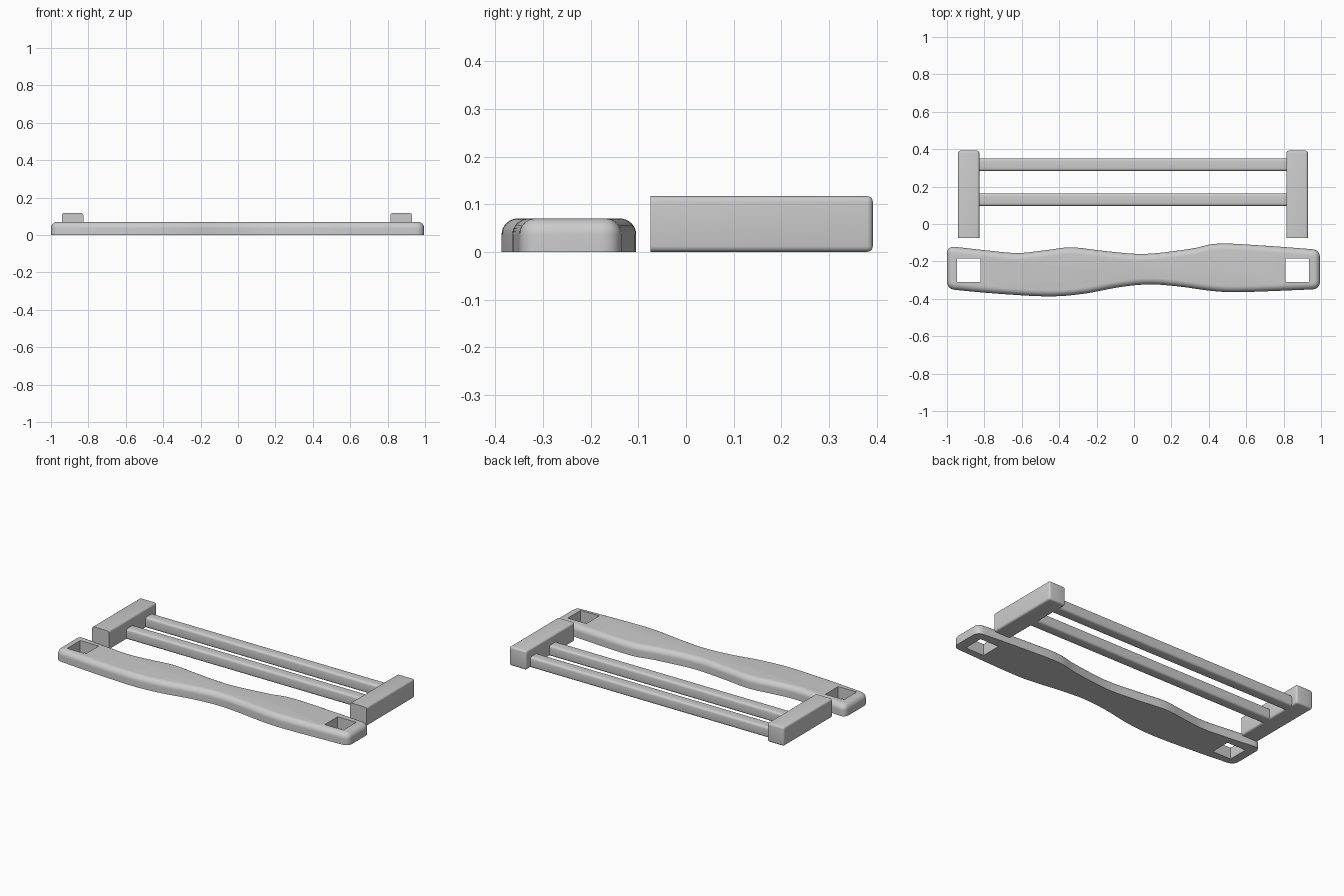
import bpy, bmesh, math
from mathutils import Vector

cube = bpy.data.objects.get("Cube")
if cube:
    bpy.data.objects.remove(cube, do_unlink=True)

grey = bpy.data.materials.new("plain grey")
grey.use_nodes = True
COLOUR = (0.6, 0.6, 0.6, 1)
grey.diffuse_color = COLOUR
grey.node_tree.nodes["Principled BSDF"].inputs["Base Color"].default_value = COLOUR


def finish(name, bm, smooth=True):
    bmesh.ops.recalc_face_normals(bm, faces=bm.faces)
    mesh = bpy.data.meshes.new(name)
    bm.to_mesh(mesh)
    bm.free()
    mesh.materials.append(grey)
    obj = bpy.data.objects.new(name, mesh)
    bpy.context.collection.objects.link(obj)
    if smooth:
        shade(obj)
    return obj


def select(obj):
    bpy.ops.object.select_all(action='DESELECT')
    obj.select_set(True)
    bpy.context.view_layer.objects.active = obj


def shade(obj):
    select(obj)
    bpy.ops.object.shade_smooth_by_angle(angle=math.radians(35))


def box(name, lo, hi, radius=0.0, keep_sharp=lambda edge: False):
    lo, hi = Vector(lo), Vector(hi)
    bm = bmesh.new()
    bmesh.ops.create_cube(bm, size=1)
    for v in bm.verts:
        v.co = (lo + hi) / 2 + v.co * (hi - lo)
    if radius:
        edges = [e for e in bm.edges if not keep_sharp(e)]
        bmesh.ops.bevel(bm, geom=edges, offset=radius, segments=4,
                        profile=0.5, affect='EDGES')
    return finish(name, bm)


def spline(points, steps=6):
    """Smooth line through the points."""
    pts = [Vector(p) for p in points]
    pts = [2 * pts[0] - pts[1]] + pts + [2 * pts[-1] - pts[-2]]
    out = []
    for a, b, c, d in zip(pts, pts[1:], pts[2:], pts[3:]):
        for i in range(steps):
            t = i / steps
            out.append(0.5 * (2 * b + (c - a) * t + (2 * a - 5 * b + 4 * c - d) * t * t
                              + (3 * b - a - 3 * c + d) * t ** 3))
    return out + [pts[-2]]


def round_corner(before, corner, after, radius, steps=8):
    p, q = [corner + (n - corner).normalized() * radius for n in (before, after)]
    return [p * (1 - t) ** 2 + corner * 2 * t * (1 - t) + q * t * t
            for t in [i / steps for i in range(steps + 1)]]


# Wavy plank outline
front = spline([(-1, -.348), (-.75, -.371), (-.46, -.387), (-.27, -.373), (-.08, -.338),
                (.08, -.323), (.24, -.334), (.42, -.358), (.58, -.364), (.995, -.348)])
back = spline([(.995, -.138), (.7, -.116), (.45, -.105), (.3, -.133), (.056, -.16),
               (-.15, -.145), (-.334, -.125), (-.47, -.14), (-.62, -.155), (-.78, -.142),
               (-1, -.117)])
RC = 0.045
outline = []
for line, prev, nxt in ((front, back[-1], back[0]), (back, front[-1], front[0])):
    mid = [p for p in line if min((p - line[0]).length, (p - line[-1]).length) > RC * 1.2]
    outline += round_corner(prev, line[0], mid[0], RC) + mid
    outline += round_corner(mid[-1], line[-1], nxt, RC)

# Plank: stacked outlines drawn inwards to round the upper rim
H, R, STEPS = 0.07, 0.034, 8
bm = bmesh.new()
count = len(outline)
normals = []
for i, p in enumerate(outline):
    along = (outline[(i + 1) % count] - outline[i - 1]).normalized()
    normals.append(Vector((-along.y, along.x)))
levels = [(0, 0)] + [(R * (1 - math.cos(a)), H - R + R * math.sin(a))
                     for a in [math.pi / 2 * s / STEPS for s in range(STEPS + 1)]]
rings = [[bm.verts.new((*(p + n * inset), z)) for p, n in zip(outline, normals)]
         for inset, z in levels]
for low, high in zip(rings, rings[1:]):
    for i in range(count):
        j = (i + 1) % count
        bm.faces.new((low[i], low[j], high[j], high[i]))
bm.faces.new(rings[0][::-1])
bm.faces.new(rings[-1])
plank = finish("wavy_plank", bm, smooth=False)

# Square through holes
for x in (-0.883, 0.872):
    cutter = box("hole_cutter", (x - .063, -.31, -.1), (x + .063, -.185, .2))
    cutter.hide_render = True
    mod = plank.modifiers.new("hole", 'BOOLEAN')
    mod.operation, mod.solver, mod.object = 'DIFFERENCE', 'EXACT', cutter
    select(plank)
    bpy.ops.object.modifier_apply(modifier=mod.name)
    bpy.data.objects.remove(cutter, do_unlink=True)
shade(plank)

# End blocks, square at the end that fits the plank
Y0, Y1 = -0.075, 0.392
for name, x0, x1 in (("right_end_block", -.941, -.827), ("left_end_block", .815, .93)):
    box(name, (x0, Y0, 0), (x1, Y1, .117), 0.012,
        lambda e: all(v.co.y < Y0 + .001 for v in e.verts))

# Rails with rounded long edges
for name, y in (("front_rail", .13), ("back_rail", .317)):
    box(name, (-.84, y - .034, 0), (.83, y + .034, .066), 0.014,
        lambda e: abs(e.verts[0].co.x - e.verts[1].co.x) < .1)
